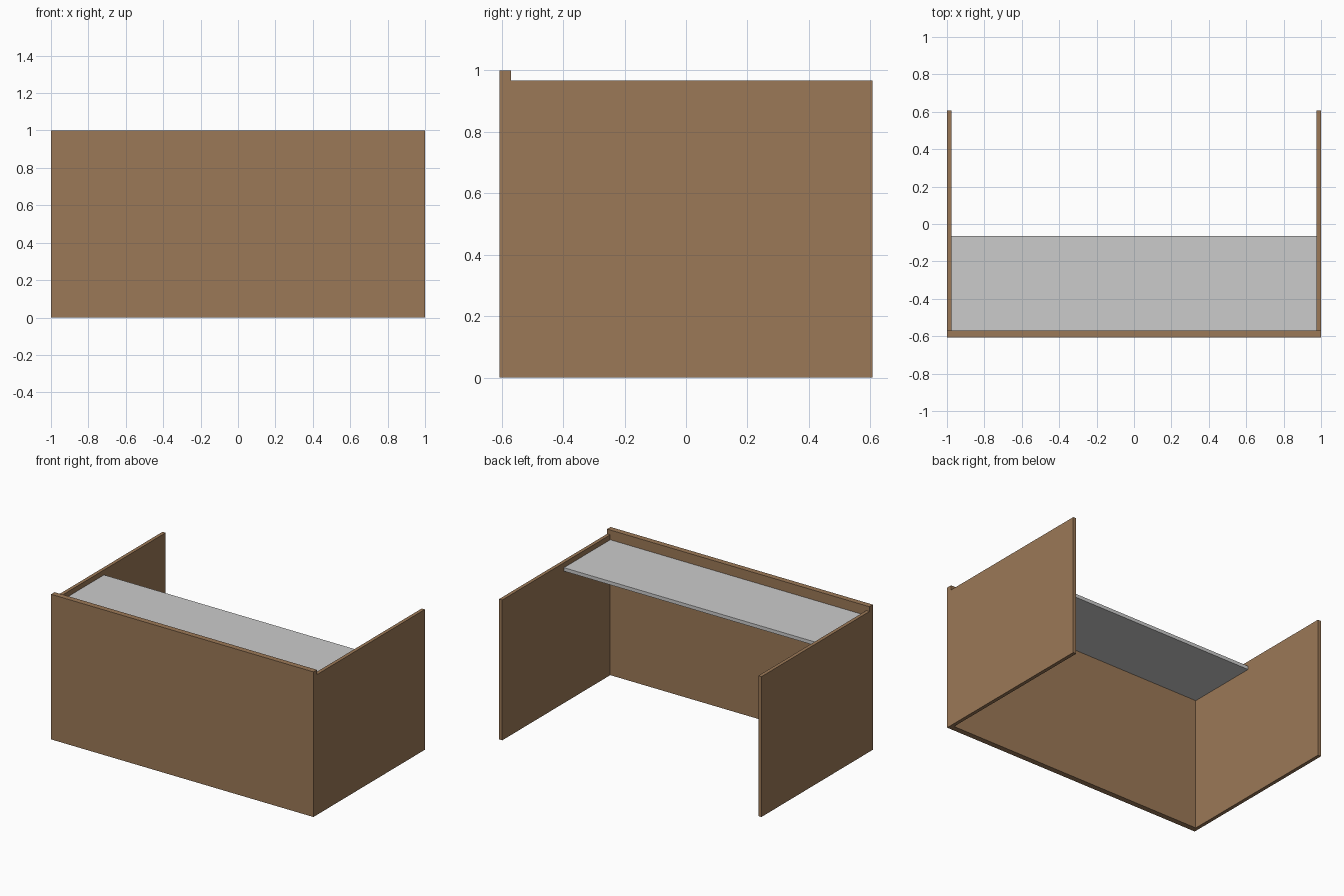
import bpy

if "Cube" in bpy.data.objects:
    bpy.data.objects.remove(bpy.data.objects["Cube"])

wood = bpy.data.materials.new("wood")
wood.diffuse_color = (0.33, 0.19, 0.095, 1)
wood.use_nodes = True
wood.node_tree.nodes["Principled BSDF"].inputs["Base Color"].default_value = wood.diffuse_color


def box(name, lo, hi, mat=None):
    """Axis-aligned box between two corners."""
    bpy.ops.mesh.primitive_cube_add(size=1, location=[(a + b) / 2 for a, b in zip(lo, hi)])
    ob = bpy.context.object
    ob.name = name
    ob.scale = [b - a for a, b in zip(lo, hi)]
    bpy.ops.object.transform_apply(location=False, rotation=False, scale=True)
    if mat:
        ob.data.materials.append(mat)
    return ob


DEPTH = 0.607      # half depth
BACK = -0.569      # inner face of the front panel
INNER = 0.976      # inner face of the side panels

# tall front panel
box("front_panel", (-1, -DEPTH, 0), (1, BACK, 1), wood)

# slightly lower side panels
for side, s in (("left", -1), ("right", 1)):
    x0, x1 = sorted((s * INNER, s))
    box(side + "_panel", (x0, BACK, 0), (x1, DEPTH, 0.967), wood)

# grey shelf between the sides
box("shelf", (-INNER, BACK, 0.909), (INNER, -0.065, 0.933))
